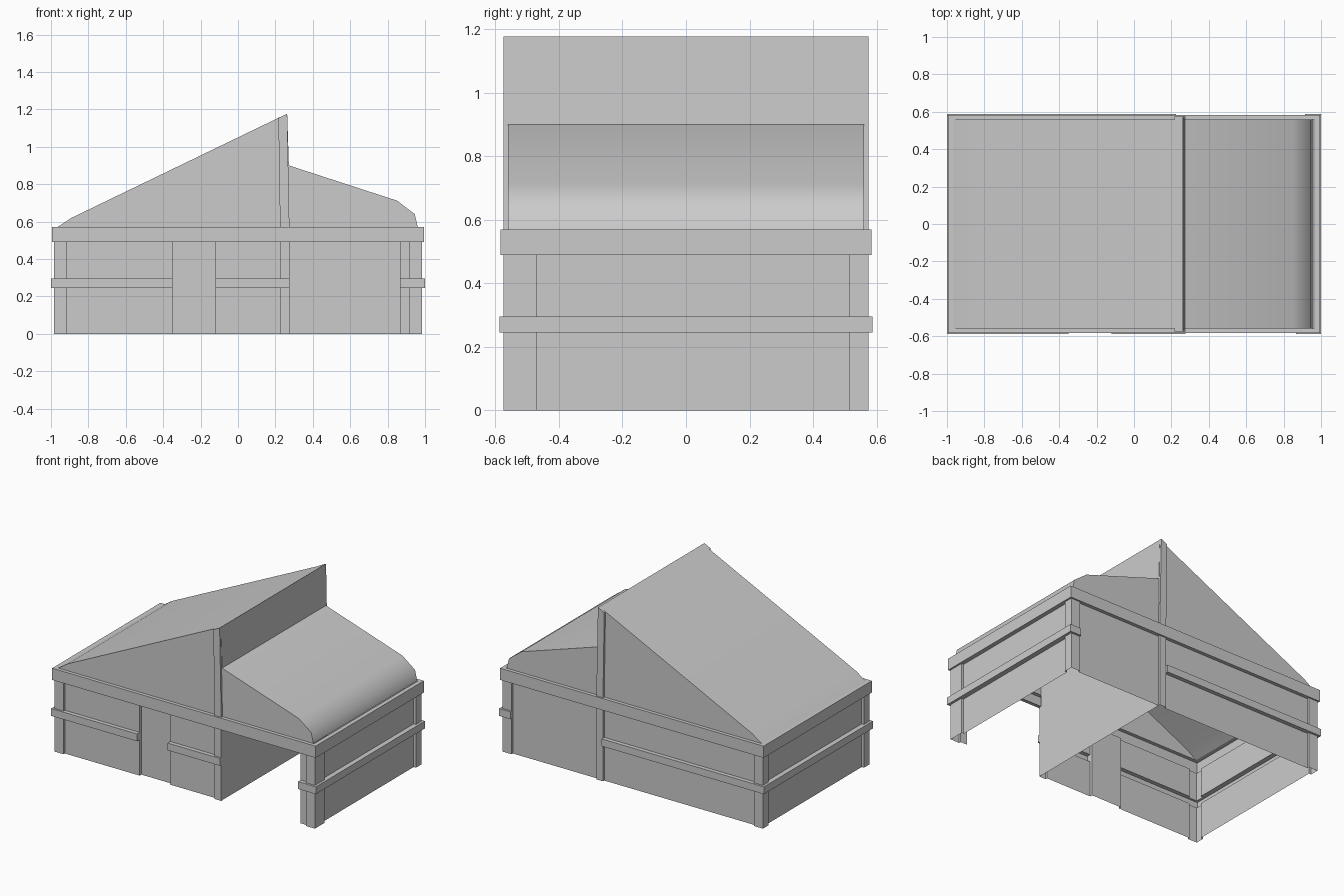
import bpy, bmesh, math

if "Cube" in bpy.data.objects:
    bpy.data.objects.remove(bpy.data.objects["Cube"])

X, Y = 0.966, 0.56            # base wall planes
COL, BAND, BEAM, DOOR = 0.014, 0.028, 0.024, -0.018
ZS = [0, 0.245, 0.295, 0.49, 0.57]
SX = 1.2                      # relief is slightly deeper on the end walls


def finish(name, bm, angle=None):
    bmesh.ops.remove_doubles(bm, verts=bm.verts, dist=1e-5)
    bmesh.ops.recalc_face_normals(bm, faces=bm.faces)
    me = bpy.data.meshes.new(name)
    bm.to_mesh(me)
    bm.free()
    ob = bpy.data.objects.new(name, me)
    bpy.context.collection.objects.link(ob)
    if angle:
        bpy.ops.object.select_all(action='DESELECT')
        ob.select_set(True)
        bpy.context.view_layer.objects.active = ob
        bpy.ops.object.shade_smooth_by_angle(angle=math.radians(angle))
    return ob


def face(bm, pts):
    return bm.faces.new([bm.verts.new(p) for p in pts])


# Wall run around the house: station (x, y, normal x, normal y),
# then wall depth and band depth of the panel that starts there (None = open)
F, B, R, L = (0, -1), (0, 1), (SX, 0), (-SX, 0)
RUN = [
    (-X, -Y, -SX, -1, COL, BAND),          # front
    (-0.915, -Y, *F, 0, BAND),
    (-0.35, -Y, *F, DOOR, DOOR),           # recessed door
    (-0.12, -Y, *F, 0, BAND),
    (0.225, -Y, *F, COL, BAND),
    (0.275, -Y, *F, None, None),           # carport opening
    (0.865, -Y, *F, 0, BAND),
    (0.915, -Y, *F, COL, BAND),
    (X, -Y, SX, -1, COL, BAND),            # right
    (X, -0.47, *R, 0, BAND),
    (X, 0.515, *R, COL, BAND),
    (X, Y, SX, 1, COL, BAND),              # back
    (0.915, Y, *B, 0, 0),
    (0.275, Y, *B, COL, COL),
    (0.225, Y, *B, 0, BAND),
    (-0.915, Y, *B, COL, BAND),
    (-X, Y, -SX, 1, COL, BAND),            # left
    (-X, 0.515, *L, 0, BAND),
    (-X, -0.515, *L, COL, BAND),
]
N = len(RUN)


def depth(i, j):
    if j > 3:
        return 0                           # ledge back to the roof line
    return BEAM if j == 3 else RUN[i % N][5 if j == 1 else 4]


def pt(i, z, d):
    x, y, nx, ny = RUN[i % N][:4]
    return (x + nx * d, y + ny * d, z)


# Walls, corner posts, bands and eaves beam as one relief shell
bm = bmesh.new()
for i in range(N):
    for j in range(4):
        d, z0, z1 = depth(i, j), ZS[j], ZS[j + 1]
        if d is not None:
            face(bm, [pt(i, z0, d), pt(i + 1, z0, d), pt(i + 1, z1, d), pt(i, z1, d)])
        a, up, side = d or 0, depth(i, j + 1) or 0, depth(i + 1, j) or 0
        if a != up:
            face(bm, [pt(i, z1, a), pt(i + 1, z1, a), pt(i + 1, z1, up), pt(i, z1, up)])
        if a != side:
            face(bm, [pt(i + 1, z0, a), pt(i + 1, z0, side), pt(i + 1, z1, side), pt(i + 1, z1, a)])
finish("walls", bm)

# Roof shell: stepped profile swept front to back, closed by gables
PROFILE = [(-X, 0.57), (-0.89, 0.62), (0.263, 1.177), (0.272, 0.9),
           (0.85, 0.712), (0.945, 0.64), (X - 0.005, 0.57)]
bm = bmesh.new()
for (xa, za), (xb, zb) in zip(PROFILE, PROFILE[1:]):
    face(bm, [(xa, -Y, za), (xb, -Y, zb), (xb, Y, zb), (xa, Y, za)])
for y in (-Y, Y):
    face(bm, [(x, y, z) for x, z in PROFILE[:4]] + [(0.275, y, 0.57)])
    face(bm, [(x, y, z) for x, z in PROFILE[3:]] + [(0.275, y, 0.57)])
finish("roof", bm, 45)

# Partition between house and carport
bm = bmesh.new()
face(bm, [(0.274, -Y, 0), (0.274, Y, 0), (0.272, Y, 0.9), (0.272, -Y, 0.9)])
finish("partition_wall", bm)

# Tapered gable posts running from the beam to the peak
POST = [(0.225, 0.57), (0.275, 0.57), (0.263, 1.177), (0.216, 1.154)]
for name, s in (("front_gable_post", -1), ("back_gable_post", 1)):
    bm = bmesh.new()
    f = face(bm, [(x, s * Y, z) for x, z in POST])
    ext = bmesh.ops.extrude_face_region(bm, geom=[f], use_keep_orig=True)
    for v in ext["geom"]:
        if isinstance(v, bmesh.types.BMVert):
            v.co.y = s * (Y + COL)
    finish(name, bm)
